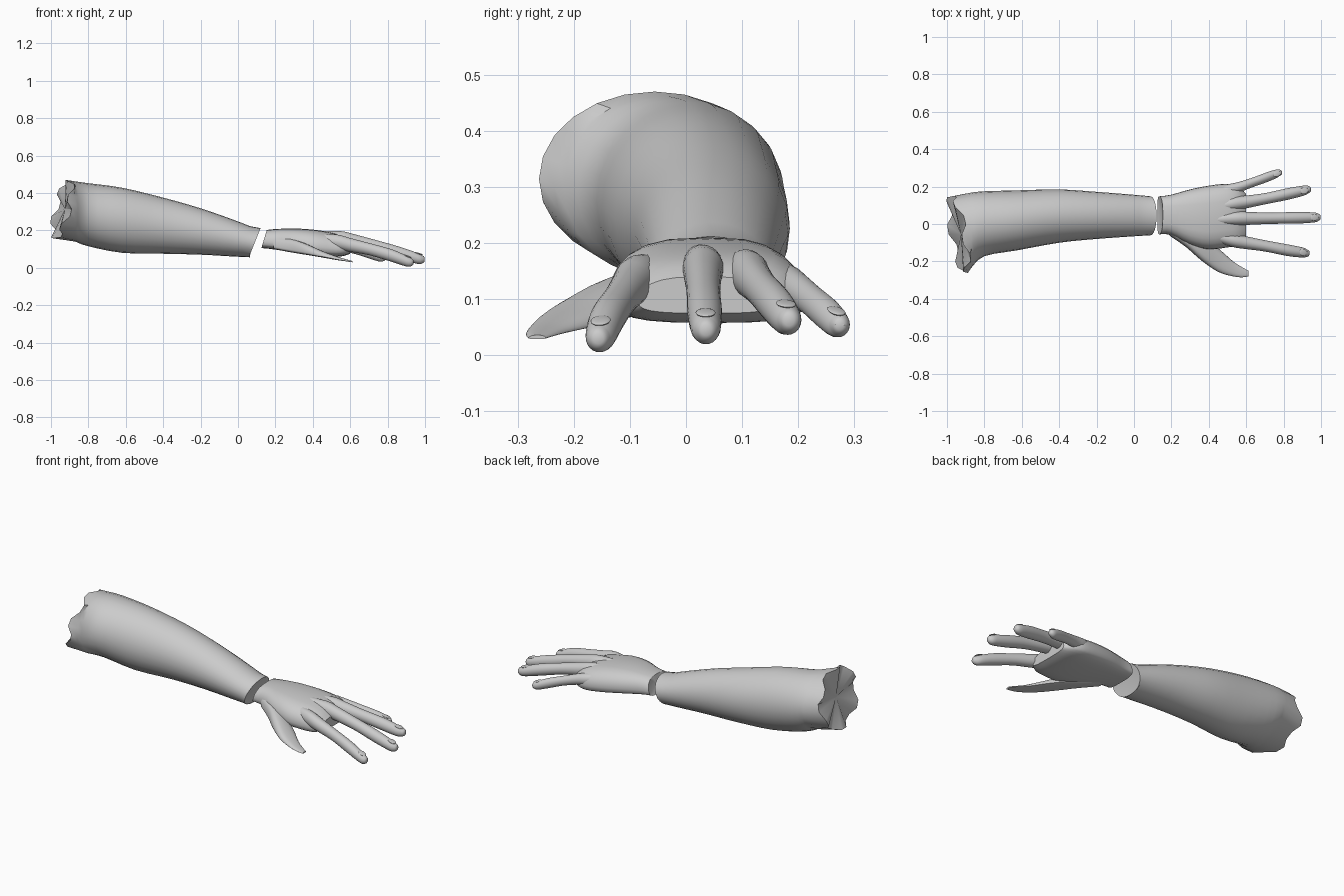
import bpy, bmesh
from math import sin, cos, pi, radians
from mathutils import Vector

cube = bpy.data.objects.get("Cube")
if cube:
    bpy.data.objects.remove(cube, do_unlink=True)

SIDES = 24
skin = bpy.data.materials.new("plain_grey")
skin.use_nodes = True
grey = (0.6, 0.6, 0.6, 1)
skin.diffuse_color = grey
skin.node_tree.nodes["Principled BSDF"].inputs["Base Color"].default_value = grey


def resample(rows, steps=3):
    """Smooth a list of section rows with a Catmull-Rom spline."""
    out = []
    for k in range(len(rows) - 1):
        quad = [rows[max(k - 1, 0)], rows[k], rows[k + 1], rows[min(k + 2, len(rows) - 1)]]
        for s in range(steps):
            t = s / steps
            out.append([b + 0.5 * t * (c - a + t * (2 * a - 5 * b + 4 * c - d + t * (3 * (b - c) + d - a)))
                        for a, b, c, d in zip(*quad)])
    return out + [list(rows[-1])]


def ring(x, y0, y1, z0, z1, mid=0.5, power=1.0):
    """Closed section; mid is the height of the widest line, power below 1 squares it off."""
    zm = z0 + mid * (z1 - z0)
    pts = []
    for i in range(SIDES):
        c, s = cos(2 * pi * i / SIDES), sin(2 * pi * i / SIDES)
        c = abs(c) ** power * (1 if c > 0 else -1)
        z = zm + s * (z1 - zm) if s > 0 else zm - abs(s) ** power * (zm - z0)
        pts.append(Vector((x, (y0 + y1) / 2 + c * (y1 - y0) / 2, z)))
    return pts


def loft(name, rings, start_depth=0.0, end_depth=0.0):
    """Skin the rings and close both ends with a fan to a shifted centre."""
    bm = bmesh.new()
    rows = [[bm.verts.new(p) for p in r] for r in rings]
    for a, b in zip(rows, rows[1:]):
        for i in range(SIDES):
            j = (i + 1) % SIDES
            bm.faces.new((a[i], a[j], b[j], b[i]))
    for row, depth in ((rows[0], start_depth), (rows[-1], end_depth)):
        mid = sum((v.co for v in row), Vector()) / SIDES
        centre = bm.verts.new(mid + Vector((depth, 0, 0)))
        for i in range(SIDES):
            bm.faces.new((row[i], row[(i + 1) % SIDES], centre))
    bmesh.ops.recalc_face_normals(bm, faces=bm.faces)
    mesh = bpy.data.meshes.new(name)
    bm.to_mesh(mesh)
    bm.free()
    obj = bpy.data.objects.new(name, mesh)
    bpy.context.collection.objects.link(obj)
    finish(obj)
    return obj


def finish(obj):
    obj.data.materials.append(skin)
    bpy.ops.object.select_all(action='DESELECT')
    obj.select_set(True)
    bpy.context.view_layer.objects.active = obj
    bpy.ops.object.shade_smooth_by_angle(angle=radians(40))


# Forearm: x, y low, y high, z low, z high
arm = resample([
    (-0.87, -0.235, 0.168, 0.14, 0.462),
    (-0.80, -0.172, 0.175, 0.115, 0.452),
    (-0.62, -0.14, 0.180, 0.08, 0.428),
    (-0.40, -0.10, 0.185, 0.075, 0.375),
    (-0.20, -0.08, 0.172, 0.07, 0.318),
    (-0.02, -0.067, 0.158, 0.06, 0.255),
    (0.09, -0.06, 0.148, 0.055, 0.212)])
arm_rings = [ring(*s) for s in arm]
# slanted cut at the wrist
for p in arm_rings[-1]:
    p.x += 0.4 * (p.z - 0.135)
# torn, slanted rim at the elbow
rim = ring(-0.94, -0.262, 0.15, 0.158, 0.47)
for i, p in enumerate(rim):
    a = 2 * pi * i / SIDES
    p.x += 0.035 * (sin(a) - cos(a)) + (0.016 if i % 4 < 2 else -0.016)
loft("forearm", [rim] + arm_rings, 0.015, -0.01)

# Palm with a domed back and a flat underside
palm = resample([
    (0.14, -0.055, 0.148, 0.105, 0.200),
    (0.20, -0.06, 0.157, 0.097, 0.207),
    (0.30, -0.11, 0.185, 0.082, 0.210),
    (0.40, -0.135, 0.205, 0.067, 0.204),
    (0.50, -0.125, 0.215, 0.058, 0.188),
    (0.56, -0.115, 0.200, 0.062, 0.168),
    (0.60, -0.085, 0.160, 0.075, 0.140)])
palm_rings = [ring(*s, mid=0.35, power=0.6) for s in palm]
for p in palm_rings[0]:
    p.x += 0.3 * (p.z - 0.155)
loft("palm", palm_rings, 0.015)

# Thin flat thumb
thumb = resample([
    (0.19, -0.062, 0.02, 0.10, 0.165),
    (0.28, -0.125, -0.03, 0.083, 0.155),
    (0.36, -0.195, -0.07, 0.070, 0.130),
    (0.45, -0.256, -0.13, 0.055, 0.090),
    (0.53, -0.28, -0.20, 0.041, 0.060),
    (0.58, -0.285, -0.232, 0.034, 0.045),
    (0.612, -0.28, -0.25, 0.029, 0.036)])
loft("thumb", [ring(*s, mid=0.2, power=0.7) for s in thumb])

# Fingers: centre points from the back of the hand to the tip
fingers = {
    "index": [(0.38, -0.05, 0.155), (0.52, -0.085, 0.14), (0.60, -0.10, 0.122),
              (0.70, -0.117, 0.10), (0.82, -0.14, 0.066), (0.90, -0.152, 0.036), (0.925, -0.156, 0.030)],
    "middle": [(0.38, 0.02, 0.170), (0.54, 0.03, 0.158), (0.62, 0.03, 0.143),
               (0.74, 0.031, 0.115), (0.86, 0.033, 0.080), (0.96, 0.035, 0.050), (0.985, 0.036, 0.045)],
    "ring": [(0.38, 0.08, 0.160), (0.52, 0.107, 0.150), (0.60, 0.118, 0.137),
             (0.70, 0.135, 0.118), (0.82, 0.16, 0.090), (0.905, 0.178, 0.066), (0.932, 0.184, 0.062)],
    "little": [(0.36, 0.13, 0.145), (0.48, 0.175, 0.130), (0.55, 0.193, 0.120),
               (0.63, 0.221, 0.100), (0.71, 0.250, 0.075), (0.76, 0.268, 0.057), (0.778, 0.274, 0.054)]}
widths = (0.024, 0.036, 0.034, 0.030, 0.031, 0.027, 0.020)

for name, path in fingers.items():
    scale = 0.85 if name == "little" else 1.0
    rows = [(x, y - w * scale, y + w * scale, z - w * scale * 1.08, z + w * scale * 1.08)
            for (x, y, z), w in zip(path, widths)]
    tip = resample(rows)
    x, y0, y1, z0, z1 = tip[-1]
    # rounded end of the fingertip
    for dx, k in ((0.008, 0.8), (0.013, 0.45)):
        cy, cz, ry, rz = (y0 + y1) / 2, (z0 + z1) / 2, (y1 - y0) / 2 * k, (z1 - z0) / 2 * k
        tip.append([x + dx, cy - ry, cy + ry, cz - rz, cz + rz])
    loft(name + "_finger", [ring(*s) for s in tip])

    # Fingernail plate lying on the fingertip
    a, b = Vector(path[-3]), Vector(path[-2])
    bpy.ops.mesh.primitive_uv_sphere_add(segments=16, ring_count=8, radius=1)
    nail = bpy.context.object
    nail.name = name + "_nail"
    nail.scale = (0.024, 0.018 * scale, 0.0045)
    nail.rotation_mode = 'QUATERNION'
    nail.rotation_quaternion = (b - a).to_track_quat('X', 'Z')
    nail.location = b + Vector((0.005, 0, 0.026 * scale))
    finish(nail)
